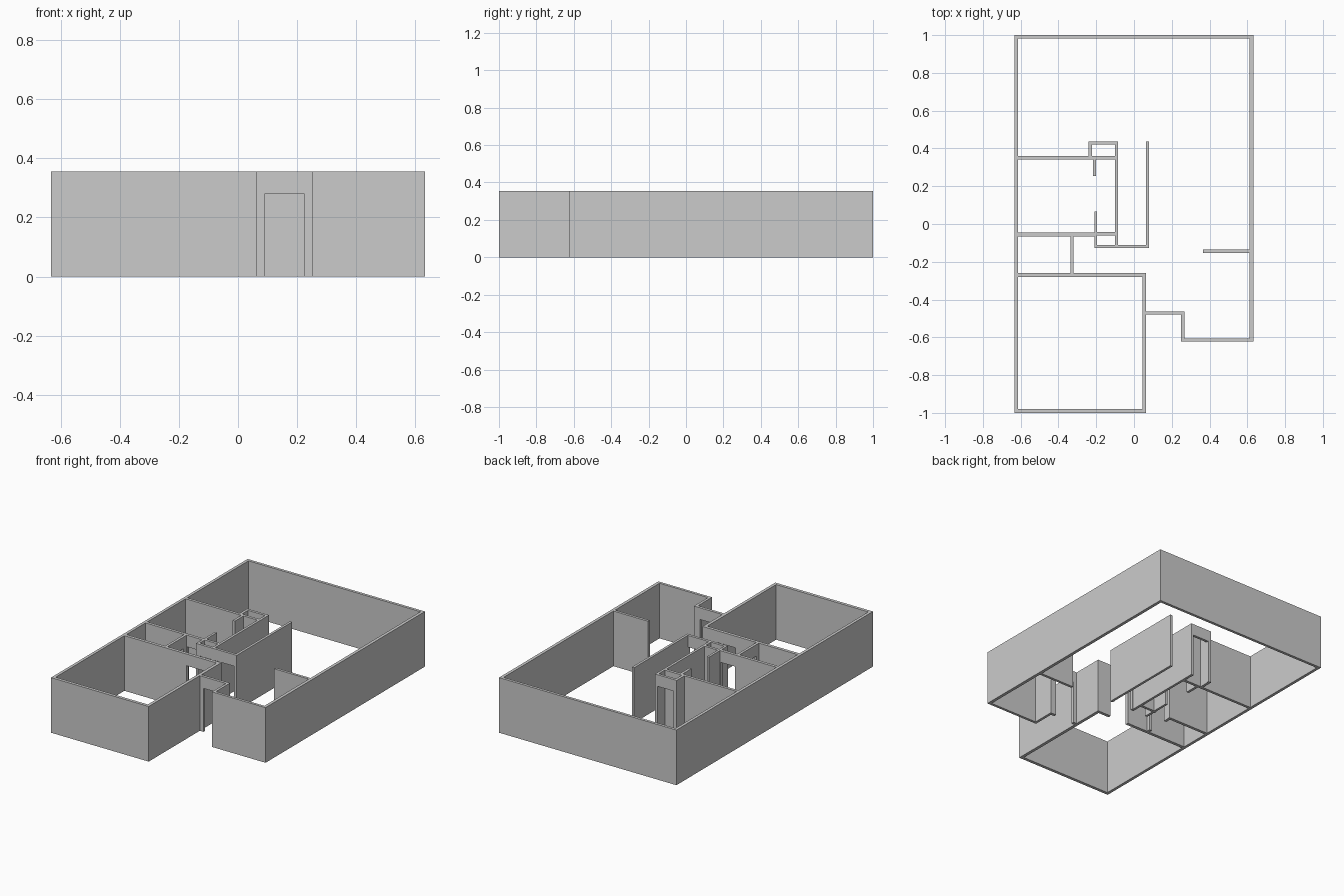
import bpy

if "Cube" in bpy.data.objects:
    bpy.data.objects.remove(bpy.data.objects["Cube"])

H = 0.355       # wall height
DOOR = 0.28     # door opening height


def add_box(verts, faces, x0, x1, y0, y1, z0, z1):
    n = len(verts)
    verts += [(x, y, z) for z in (z0, z1)
              for x, y in ((x0, y0), (x1, y0), (x1, y1), (x0, y1))]
    faces += [[n + i for i in f] for f in
              ((3, 2, 1, 0), (4, 5, 6, 7), (0, 1, 5, 4),
               (1, 2, 6, 5), (2, 3, 7, 6), (3, 0, 4, 7))]


def outline_wall(name, pts):
    """Extrude a flat outline into a wall."""
    n = len(pts)
    verts = [(x, y, z) for z in (0, H) for x, y in pts]
    faces = [list(range(n))[::-1], list(range(n, 2 * n))]
    faces += [[i, (i + 1) % n, n + (i + 1) % n, n + i] for i in range(n)]
    make(name, verts, faces)


def make(name, verts, faces):
    mesh = bpy.data.meshes.new(name)
    mesh.from_pydata(verts, [], faces)
    mesh.update()
    obj = bpy.data.objects.new(name, mesh)
    bpy.context.collection.objects.link(obj)


def wall(name, x0, x1, y0, y1, door=None):
    """Straight wall; door = (start, end) along its long direction."""
    verts, faces = [], []
    if door is None:
        add_box(verts, faces, x0, x1, y0, y1, 0, H)
    else:
        # one outline with a notch at the floor, extruded through the wall
        along_x = x1 - x0 > y1 - y0
        a, b, c, d = (x0, x1, y0, y1) if along_x else (y0, y1, x0, x1)
        s, e = door
        prof = [(a, 0), (s, 0), (s, DOOR), (e, DOOR), (e, 0), (b, 0), (b, H), (a, H)]
        n = len(prof)
        for t in (c, d):
            verts += [(u, t, z) if along_x else (t, u, z) for u, z in prof]
        faces = [list(range(n)), list(range(n, 2 * n))[::-1]]
        faces += [[i, n + i, n + (i + 1) % n, (i + 1) % n] for i in range(n)]
        if not along_x:
            faces = [f[::-1] for f in faces]
    make(name, verts, faces)


# Outer shell: from the entrance round the house, outside then inside
outline_wall("outer_wall", [
    (0.25, -0.48), (0.25, -0.622), (0.632, -0.622), (0.632, 1), (-0.632, 1),
    (-0.632, -1), (0.064, -1), (0.064, -0.26), (0.044, -0.26), (0.044, -0.98),
    (-0.613, -0.98), (-0.613, 0.982), (0.612, 0.982), (0.612, -0.605),
    (0.267, -0.605), (0.267, -0.48)])
wall("entrance_wall", 0.064, 0.267, -0.48, -0.462, (0.09, 0.225))

# Front bedroom and bathroom
wall("bedroom_wall", -0.613, 0.044, -0.28, -0.26, (-0.17, -0.035))
wall("bathroom_wall", -0.337, -0.32, -0.26, -0.065, (-0.235, -0.1))
wall("corridor_wall", -0.613, -0.21, -0.065, -0.046, (-0.318, -0.215))

# Middle room, closets and hall
wall("back_room_wall", -0.613, -0.101, 0.342, 0.36)
wall("alcove_stub_back", -0.217, -0.2, 0.255, 0.342)
wall("alcove_stub_front", -0.21, -0.195, -0.11, 0.065)
wall("closet_back_wall", -0.195, -0.101, -0.06, -0.043)
wall("hall_wall_left", -0.101, -0.085, -0.11, 0.42)
wall("hall_wall_right", 0.064, 0.08, -0.127, 0.437)
wall("front_closet_wall", -0.21, -0.085, -0.127, -0.11, (-0.195, -0.101))
wall("hall_lintel_wall", -0.085, 0.064, -0.127, -0.11, (-0.08, 0.062))
wall("rear_closet_side", -0.24, -0.223, 0.36, 0.42)
wall("rear_closet_front", -0.24, -0.085, 0.42, 0.437, (-0.218, -0.103))

# Living room divider
wall("kitchen_divider", 0.365, 0.612, -0.153, -0.136)
